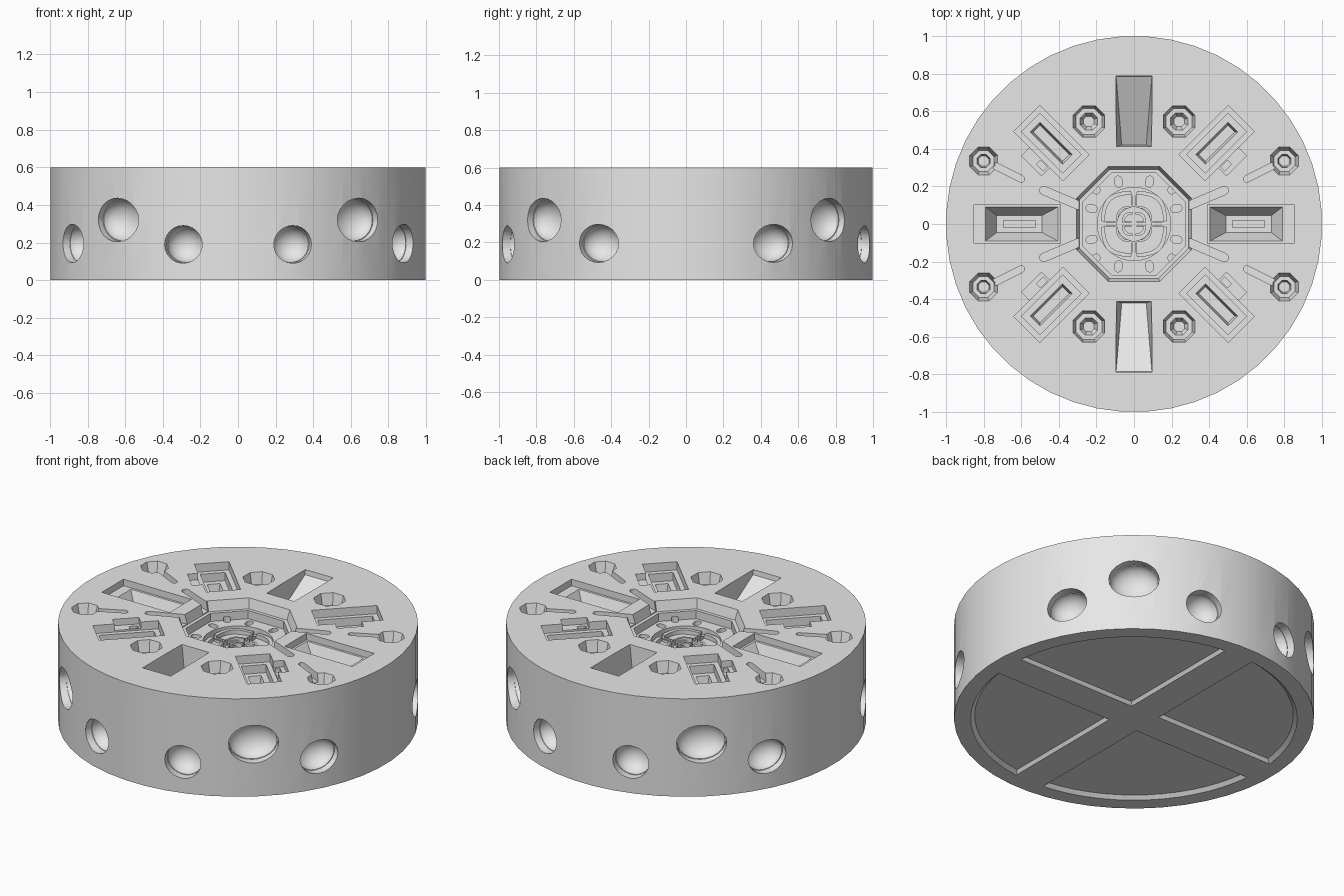
import bpy, bmesh, math
from mathutils import Matrix

if "Cube" in bpy.data.objects:
    bpy.data.objects.remove(bpy.data.objects["Cube"])

grey = bpy.data.materials.new("light grey")
grey.diffuse_color = (0.8, 0.8, 0.8, 1)
grey.use_nodes = True
grey.node_tree.nodes["Principled BSDF"].inputs["Base Color"].default_value = grey.diffuse_color
QUAD = [(1, 1), (-1, 1), (1, -1), (-1, -1)]
LR, FB, ONE = [(1, 1), (-1, 1)], [(1, 1), (1, -1)], [(1, 1)]
T = 0.62  # cutters start just above the top face


# ---- outline helpers
def rect(cx, cy, l, w, deg=0):
    c, s = math.cos(math.radians(deg)), math.sin(math.radians(deg))
    return [(cx + a * l / 2 * c - b * w / 2 * s, cy + a * l / 2 * s + b * w / 2 * c)
            for a, b in ((-1, -1), (1, -1), (1, 1), (-1, 1))]


def ngon(cx, cy, r, n=8):
    return [(cx + r * math.cos(math.tau * (i + .5) / n), cy + r * math.sin(math.tau * (i + .5) / n)) for i in range(n)]


def octa(a, b):
    return [(a, -b), (a, b), (b, a), (-b, a), (-a, b), (-a, -b), (-b, -a), (b, -a)]


def capsule(x0, y0, x1, y1, r, n=6):
    a = math.atan2(y1 - y0, x1 - x0)
    pts = []
    for cx, cy, st in ((x1, y1, a - math.pi / 2), (x0, y0, a + math.pi / 2)):
        pts += [(cx + r * math.cos(st + math.pi * i / n), cy + r * math.sin(st + math.pi * i / n)) for i in range(n + 1)]
    return pts


def wedge(off, r, n=14):
    a0 = math.asin(off / r)
    arc = [a0 + (math.pi / 2 - 2 * a0) * i / n for i in range(n + 1)]
    return [(off, off)] + [(r * math.cos(a), r * math.sin(a)) for a in arc]


def squircle_arc(r0, r1, a0, a1, n=8):
    def pt(r, a):
        c, s = math.cos(a), math.sin(a)
        k = r / (abs(c) ** 3 + abs(s) ** 3) ** (1 / 3)
        return (k * c, k * s)
    ang = [math.radians(a0 + (a1 - a0) * i / n) for i in range(n + 1)]
    return [pt(r1, a) for a in ang] + [pt(r0, a) for a in reversed(ang)]


# ---- solid between two outlines, repeated by mirroring
def loft(bm, top, z1, z0, bottom=None, mirror=QUAD):
    bottom = bottom or top
    zs = z0 if isinstance(z0, (list, tuple)) else [z0] * len(top)
    n = len(top)
    for sx, sy in mirror:
        t = [bm.verts.new((x * sx, y * sy, z1)) for x, y in top]
        b = [bm.verts.new((x * sx, y * sy, z)) for (x, y), z in zip(bottom, zs)]
        bm.faces.new(t)
        bm.faces.new(b)
        for i in range(n):
            j = (i + 1) % n
            bm.faces.new((t[i], t[j], b[j], b[i]))


def finish(bm, name):
    bmesh.ops.recalc_face_normals(bm, faces=bm.faces)
    bmesh.ops.triangulate(bm, faces=[f for f in bm.faces if len(f.verts) == 4])
    bmesh.ops.recalc_face_normals(bm, faces=bm.faces)
    me = bpy.data.meshes.new(name)
    bm.to_mesh(me)
    bm.free()
    me.materials.append(grey)
    ob = bpy.data.objects.new(name, me)
    bpy.context.collection.objects.link(ob)
    return ob


# ---- main drum
bm = bmesh.new()
loft(bm, ngon(0, 0, 1, 48), 0.6, 0, mirror=ONE)
body = finish(bm, "drum_body")


def cut(bm):
    c = finish(bm, "cutter")
    c.hide_render = True
    bpy.context.view_layer.objects.active = body
    m = body.modifiers.new("cut", 'BOOLEAN')
    m.operation, m.solver, m.object = 'DIFFERENCE', 'EXACT', c
    bpy.ops.object.modifier_apply(modifier=m.name)
    bpy.data.objects.remove(c)


# side sockets: angle from x axis, height, half width, half height
def sockets(bm, bowl):
    for deg, z, w, h in ((28, .195, .118, .102), (50, .32, .14, .116), (73, .19, .105, .1)):
        for a in (deg, 180 - deg, 180 + deg, 360 - deg):
            place = Matrix.Rotation(math.radians(a), 4, 'Z')
            if bowl:
                mat = place @ Matrix.Translation((.955, 0, z)) @ Matrix.Diagonal((.09, w * .97, h * .97, 1))
                bmesh.ops.create_uvsphere(bm, u_segments=24, v_segments=12, radius=1, matrix=mat)
            else:
                mat = (place @ Matrix.Translation((1.03, 0, z)) @ Matrix.Diagonal((1, w, h, 1))
                       @ Matrix.Rotation(math.pi / 2, 4, 'Y'))
                bmesh.ops.create_cone(bm, cap_ends=True, segments=24, radius1=1, radius2=1, depth=.16, matrix=mat)


# first layer: outer pocket outlines, side sockets, underside panels
bm = bmesh.new()
loft(bm, octa(.31, .14), T, .54, octa(.29, .13), ONE)
loft(bm, rect(.62, 0, .46, .21), T, .56, mirror=LR)
loft(bm, rect(0, .6, .19, .38), T, [.40, .40, .57, .57],
     [(-.065, .42), (.065, .42), (.095, .785), (-.095, .785)], FB)
loft(bm, ngon(.24, .545, .095), T, .53, ngon(.24, .545, .075))
loft(bm, ngon(.8, .335, .085), T, .53, ngon(.8, .335, .06))
loft(bm, rect(.44, .43, .37, .195, 45), T, .55)
loft(bm, wedge(.085, .93), -.02, .02, wedge(.11, .885))
sockets(bm, False)
cut(bm)

# second layer: inner steps, slots and bowls
bm = bmesh.new()
loft(bm, octa(.27, .12), T, .49, mirror=ONE)
loft(bm, rect(.595, 0, .40, .19), .57, .45, rect(.61, 0, .24, .09), LR)
loft(bm, capsule(.6, .24, .74, .31, .018), T, .55)
loft(bm, rect(.44, .43, .31, .14, 45), .57, .50)
loft(bm, ngon(.24, .545, .06), .55, .49, ngon(.24, .545, .03))
loft(bm, ngon(.8, .335, .04), .55, .48, ngon(.8, .335, .03))
sockets(bm, True)
cut(bm)

# third layer: spokes, side notches and the centre dish
bm = bmesh.new()
loft(bm, capsule(.26, .085, .48, .178, .022), T, .545)
loft(bm, rect(.52, .335, .15, .07, 45), T, .56)
loft(bm, rect(.61, 0, .17, .035), .47, .41, mirror=LR)
loft(bm, ngon(0, 0, .195, 32), .51, .45, mirror=ONE)
cut(bm)

# fourth layer: deepest details and small pits round the centre
bm = bmesh.new()
loft(bm, rect(.44, .43, .25, .08, 45), .52, .44, rect(.44, .43, .22, .05, 45))
loft(bm, rect(.49, .31, .05, .03, 45), .57, .52)
for x0, y0, x1, y1 in ((.08, .215, .085, .235), (.2, .18, .215, .195), (.215, .08, .235, .085)):
    loft(bm, capsule(x0, y0, x1, y1, .02), .51, .46)
loft(bm, ngon(0, 0, .09, 24), .47, .425, mirror=ONE)
cut(bm)

# raised segmented rings in the centre
bm = bmesh.new()
loft(bm, squircle_arc(.155, .175, 5, 85), .475, .44)
loft(bm, squircle_arc(.085, .097, 12, 78), .465, .42)
loft(bm, squircle_arc(.05, .065, 8, 82), .45, .42)
ring = finish(bm, "centre_ring")

# short cross bars in the hub
bm = bmesh.new()
loft(bm, rect(.125, .012, .055, .008), .465, .44)
loft(bm, rect(.012, .125, .008, .055), .465, .44)
loft(bm, rect(.03, .012, .035, .01), .445, .42)
hub = finish(bm, "hub_ribs")

# smooth shading with sharp edges kept
bpy.context.view_layer.update()
for o in (body, ring, hub):
    o.select_set(True)
bpy.context.view_layer.objects.active = body
bpy.ops.object.shade_smooth_by_angle(angle=math.radians(30))
